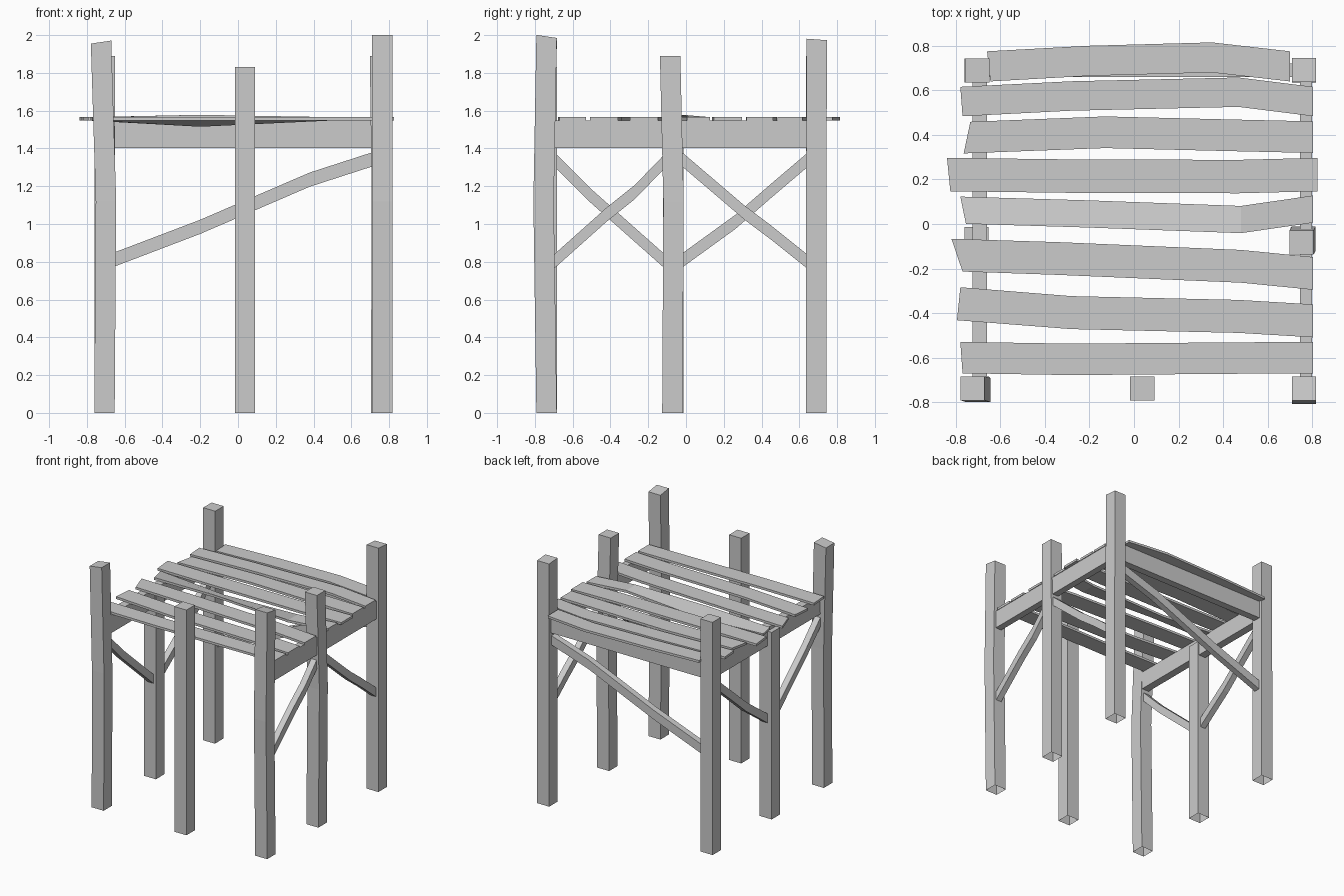
import bpy, bmesh
from mathutils import Vector


def loft(name, rings, cap_start=True):
    """Skin a chain of four-point rings into a flat-faced board."""
    bm = bmesh.new()
    vs = [[bm.verts.new(p) for p in r] for r in rings]
    for a, b in zip(vs, vs[1:]):
        for i in range(4):
            j = (i + 1) % 4
            bm.faces.new((a[i], a[j], b[j], b[i]))
    if cap_start:
        bm.faces.new(vs[0][::-1])
    bm.faces.new(vs[-1])
    bmesh.ops.recalc_face_normals(bm, faces=bm.faces)
    me = bpy.data.meshes.new(name)
    bm.to_mesh(me)
    bm.free()
    ob = bpy.data.objects.new(name, me)
    bpy.context.collection.objects.link(ob)
    return ob


SQUARE = ((-1, -1), (1, -1), (1, 1), (-1, 1))


def post(name, x, y, h, mid=(0, 0), top=(0, 0), tilt=(0, 0)):
    """Slightly crooked post, open underneath; tilt slopes the top."""
    r = 0.054
    rings = []
    for z, (dx, dy) in ((0, (0, 0)), (min(1.12, h * .6), mid), (h, top)):
        t = tilt if z == h else (0, 0)
        rings.append([(x + dx + r * a, y + dy + r * b, z + t[0] * a + t[1] * b)
                      for a, b in SQUARE])
    loft(name, rings, cap_start=False)


def brace(name, pts, side, wide=0.05, tall=0.075):
    """Bent bar with vertical end cuts; side is its thickness direction."""
    s, u = Vector(side) * wide / 2, Vector((0, 0, tall / 2))
    loft(name, [[Vector(p) + s * a + u * b for a, b in SQUARE] for p in pts])


def plank(name, xl_front, xl_back, xr, ys, width, xm=(-0.28, 0.47), twist=(0, 0)):
    """Deck board following a wandering centre line."""
    rings = []
    for i, y in enumerate(ys):
        xf = (xl_front, *xm, xr)[i]
        xb = xl_back if i == 0 else xf
        yf, yb = y - width / 2, y + width / 2
        tf, tb = twist if i == 1 else (0, 0)
        rings.append([(xf, yf, 1.547 + tf), (xb, yb, 1.547 + tb),
                      (xb, yb, 1.566 + tb), (xf, yf, 1.566 + tf)])
    loft(name, rings)


# Posts
post("front_left_post", -0.707, -0.738, 1.963, (0.008, -0.008), (-0.018, 0), (0.008, 0))
post("front_middle_post", 0.037, -0.738, 1.83)
post("front_right_post", 0.763, -0.738, 1.993, (0, -0.016), (0, 0), (0, -0.008))
post("middle_left_post", -0.707, -0.068, 1.52)
post("middle_right_post", 0.757, -0.072, 1.89, (0.005, 0.006), (-0.005, -0.012))
post("back_left_post", -0.707, 0.69, 1.89, (0.003, 0), (0.003, 0))
post("back_right_post", 0.763, 0.69, 1.977, (0, 0), (0, 0.002), (0, -0.004))

# Beams under the deck
X, Y = (1, 0, 0), (0, 1, 0)
brace("left_beam", [(-0.692, -0.70, 1.475), (-0.692, 0.65, 1.475)], X, 0.065, 0.147)
brace("right_beam", [(0.772, -0.70, 1.475), (0.772, 0.65, 1.475)], X, 0.055, 0.147)
brace("back_beam", [(-0.66, 0.69, 1.475), (0.72, 0.69, 1.475)], Y, 0.06, 0.145)

# Diagonal braces: peak on the right side, valley on the left side
brace("right_front_brace", [(0.77, -0.70, 0.80), (0.77, -0.42, 1.05),
                            (0.77, -0.27, 1.17), (0.77, -0.11, 1.335)], X)
brace("right_back_brace", [(0.77, -0.03, 1.35), (0.77, 0.31, 1.06),
                           (0.77, 0.45, 0.955), (0.77, 0.65, 0.795)], X)
brace("left_front_brace", [(-0.70, -0.70, 1.345), (-0.70, -0.51, 1.155),
                           (-0.70, -0.11, 0.80)], X)
brace("left_back_brace", [(-0.70, -0.03, 0.80), (-0.70, 0.26, 1.01),
                          (-0.70, 0.45, 1.175), (-0.70, 0.65, 1.345)], X)
brace("back_brace", [(-0.66, 0.69, 0.81), (-0.2, 0.69, 0.985),
                     (0.38, 0.69, 1.235), (0.72, 0.69, 1.345)], Y)

# Deck planks, back to front
plank("plank_1", -0.645, -0.66, 0.70, (0.708, 0.733, 0.748, 0.708), 0.135, (-0.2, 0.35))
plank("plank_2", -0.77, -0.78, 0.805, (0.55, 0.575, 0.592, 0.55), 0.132)
plank("plank_3", -0.765, -0.735, 0.805, (0.388, 0.412, 0.398, 0.39), 0.142, (-0.13, 0.45))
plank("plank_4", -0.825, -0.84, 0.825, (0.222, 0.215, 0.213, 0.222), 0.15)
plank("plank_5", -0.755, -0.78, 0.805, (0.062, 0.045, 0.02, 0.067), 0.122, (-0.2, 0.48),
      (0.012, -0.032))
plank("plank_6", -0.77, -0.82, 0.805, (-0.14, -0.155, -0.19, -0.222), 0.147, (-0.34, 0.48))
plank("plank_7", -0.795, -0.78, 0.805, (-0.358, -0.398, -0.415, -0.435), 0.148)
plank("plank_8", -0.77, -0.78, 0.803, (-0.6, -0.608, -0.602, -0.6), 0.141)
